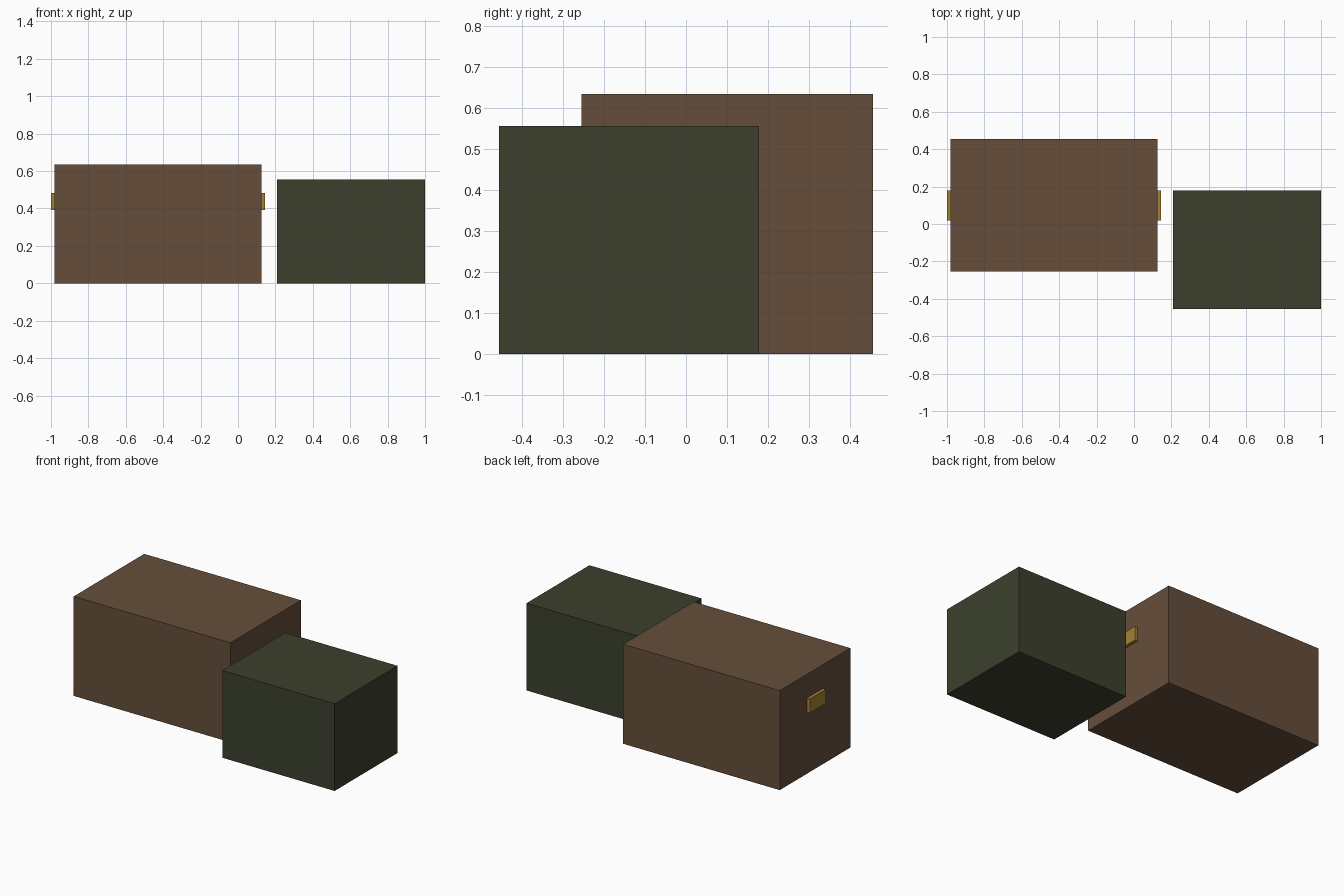
import bpy

if "Cube" in bpy.data.objects:
    bpy.data.objects.remove(bpy.data.objects["Cube"])


def material(name, rgb):
    m = bpy.data.materials.new(name)
    m.diffuse_color = (*rgb, 1.0)
    m.use_nodes = True
    m.node_tree.nodes["Principled BSDF"].inputs["Base Color"].default_value = m.diffuse_color
    return m


def box(name, lo, hi, mat):
    """Axis-aligned box between two corners."""
    bpy.ops.mesh.primitive_cube_add(
        size=1, location=[(a + b) / 2 for a, b in zip(lo, hi)])
    ob = bpy.context.object
    ob.name = name
    ob.scale = [b - a for a, b in zip(lo, hi)]
    bpy.ops.object.transform_apply(location=False, rotation=False, scale=True)
    ob.data.materials.append(mat)
    return ob


brown = material("brown wood", (0.133, 0.076, 0.044))
green = material("dark olive", (0.045, 0.051, 0.026))
brass = material("brass", (0.376, 0.223, 0.034))

# Large crate and the smaller box beside it
box("large_crate", (-0.98, -0.255, 0), (0.125, 0.455, 0.634), brown)
box("small_crate", (0.208, -0.455, 0), (1.0, 0.178, 0.556), green)

# Brass handles, half sunk into both ends of the large crate
for side, x in (("left", -0.98), ("right", 0.125)):
    box(side + "_handle", (x - 0.02, 0.02, 0.392), (x + 0.02, 0.18, 0.482), brass)
